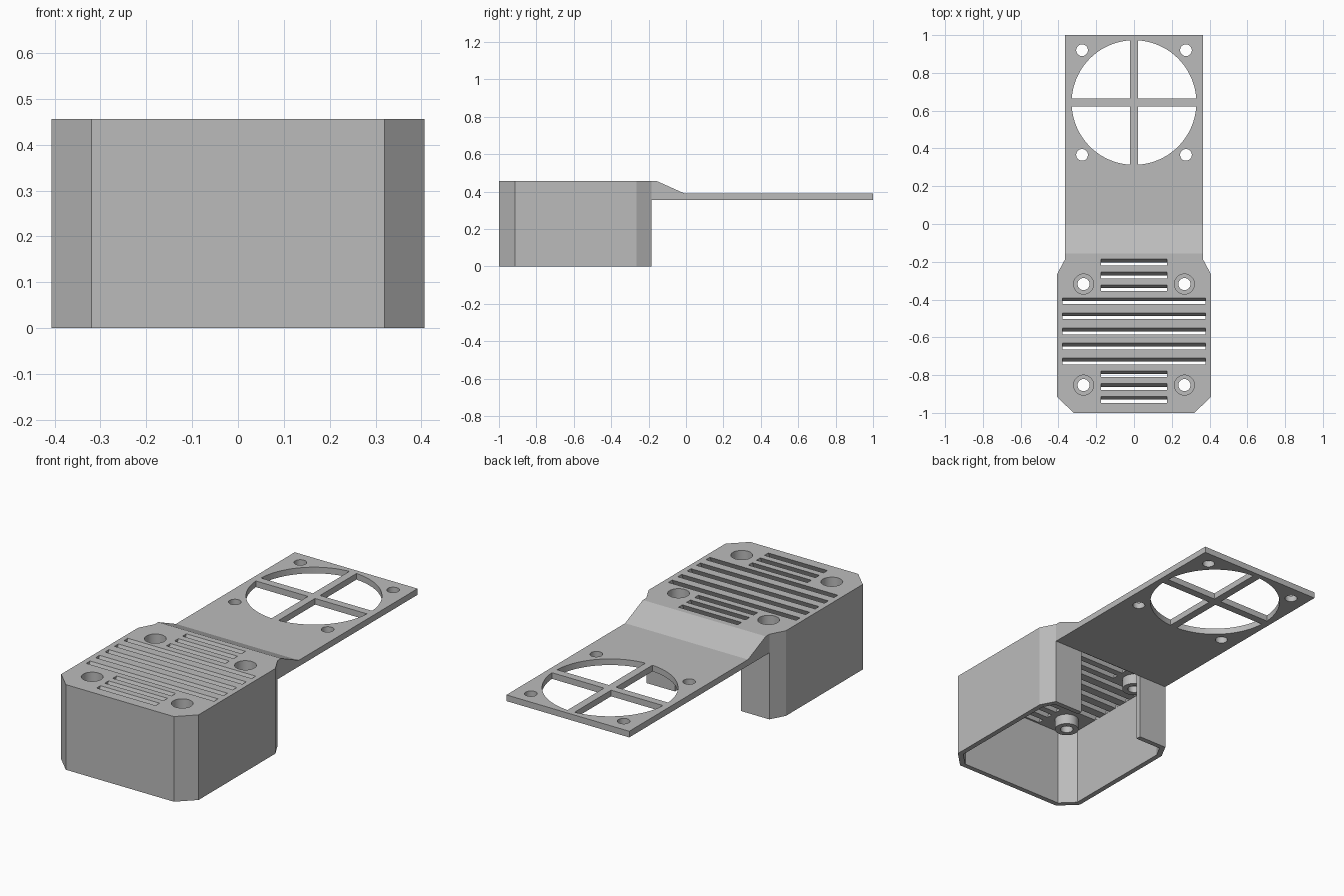
import bpy
import bmesh
from math import radians, asin, pi, cos, sin

cube = bpy.data.objects.get("Cube")
if cube:
    bpy.data.objects.remove(cube, do_unlink=True)

HEIGHT, ROOF, WALL = 0.456, 0.036, 0.027
PLATE_LOW, PLATE_TOP = 0.356, 0.389
FAN_Y, FAN_R, BAR = 0.643, 0.33, 0.021
BACK, HALF = -0.185, 0.364

grey = bpy.data.materials.new("plain grey")
grey.use_nodes = True
colour = (0.5, 0.5, 0.5, 1)
grey.diffuse_color = colour
grey.node_tree.nodes["Principled BSDF"].inputs["Base Color"].default_value = colour


def prism(name, outline, low, high, axis="z"):
    """Extrude an outline along z, or a (y, z) outline along x."""
    bm = bmesh.new()
    place = (lambda p, d: (p[0], p[1], d)) if axis == "z" else (lambda p, d: (d, p[0], p[1]))
    ends = [[bm.verts.new(place(p, d)) for p in outline] for d in (low, high)]
    bm.faces.new(ends[0])
    bm.faces.new(ends[1])
    n = len(outline)
    for i in range(n):
        j = (i + 1) % n
        bm.faces.new((ends[0][i], ends[0][j], ends[1][j], ends[1][i]))
    bmesh.ops.recalc_face_normals(bm, faces=bm.faces)
    mesh = bpy.data.meshes.new(name)
    bm.to_mesh(mesh)
    bm.free()
    mesh.materials.append(grey)
    obj = bpy.data.objects.new(name, mesh)
    bpy.context.collection.objects.link(obj)
    return obj


def disc(x, y, r, sides=40):
    return [(x + r * cos(2 * pi * i / sides), y + r * sin(2 * pi * i / sides))
            for i in range(sides)]


def combine(body, tool, operation="DIFFERENCE"):
    mod = body.modifiers.new(tool.name, "BOOLEAN")
    mod.operation, mod.solver, mod.object = operation, "EXACT", tool
    with bpy.context.temp_override(object=body, active_object=body):
        bpy.ops.object.modifier_apply(modifier=mod.name)
    bpy.data.objects.remove(tool, do_unlink=True)


def box_outline(inset):
    """Chamfered housing footprint, shrunk by the wall thickness."""
    cut = inset * 0.42
    right = [(0.32 - cut, -1 + inset), (0.407 - inset, -0.915 + cut),
             (0.407 - inset, -0.265 - inset * 0.27), (HALF - inset * 0.58, BACK - inset)]
    return right + [(-x, y) for x, y in reversed(right)]


# Housing: hollow, open underneath and in the middle of the back
housing = prism("vented_housing", box_outline(0), 0, HEIGHT)
combine(housing, prism("cavity", box_outline(WALL), -0.1, HEIGHT - ROOF))
opening = [(-0.195, -0.3), (0.195, -0.3), (0.195, -0.1), (-0.195, -0.1)]
combine(housing, prism("back_opening", opening, -0.1, HEIGHT - ROOF))

# Sloped bridge and flat fan plate
side = [(BACK, PLATE_LOW), (1, PLATE_LOW), (1, PLATE_TOP), (-0.005, PLATE_TOP),
        (-0.155, HEIGHT), (BACK, HEIGHT)]
combine(housing, prism("fan_plate", side, -HALF, HALF, "x"), "UNION")

# Recessed screw seats with bosses below the roof
for x in (-0.267, 0.267):
    for y in (-0.853, -0.318):
        combine(housing, prism("boss", disc(x, y, 0.06), 0.365, HEIGHT - 0.01), "UNION")
        combine(housing, prism("seat", disc(x, y, 0.053), 0.4, HEIGHT + 0.1))
        combine(housing, prism("bore", disc(x, y, 0.032), 0.3, HEIGHT + 0.1))

# Slanted vent slots
vents = [(-0.203 - 0.068 * i, 0.175) for i in range(3)]
vents += [(-0.408 - 0.0797 * i, 0.379) for i in range(5)]
vents += [(-0.794 - 0.068 * i, 0.175) for i in range(3)]
for y, reach in vents:
    slot = []
    for z, sign in ((0.02, -1), (0.02, 1), (-0.05, 1), (-0.05, -1)):
        slot.append((y + 0.0165 * sign + z * 0.47, HEIGHT + z))
    combine(housing, prism("slot", slot, -reach, reach, "x"))

# Fan opening in quarters around a cross, plus corner screw holes
start = asin(BAR / FAN_R)
arc = [start + (pi / 2 - 2 * start) * i / 20 for i in range(21)]
for sx in (-1, 1):
    for sy in (-1, 1):
        quarter = [(BAR, BAR)] + [(FAN_R * cos(a), FAN_R * sin(a)) for a in arc]
        quarter = [(sx * x, FAN_Y + sy * y) for x, y in quarter]
        combine(housing, prism("quarter", quarter, 0.3, 0.42))
        combine(housing, prism("hole", disc(sx * 0.275, FAN_Y + sy * 0.277, 0.031), 0.3, 0.42))

# Smooth the round walls, keep all corners crisp
bpy.ops.object.select_all(action="DESELECT")
housing.select_set(True)
bpy.context.view_layer.objects.active = housing
bpy.ops.object.shade_smooth_by_angle(angle=radians(20))
